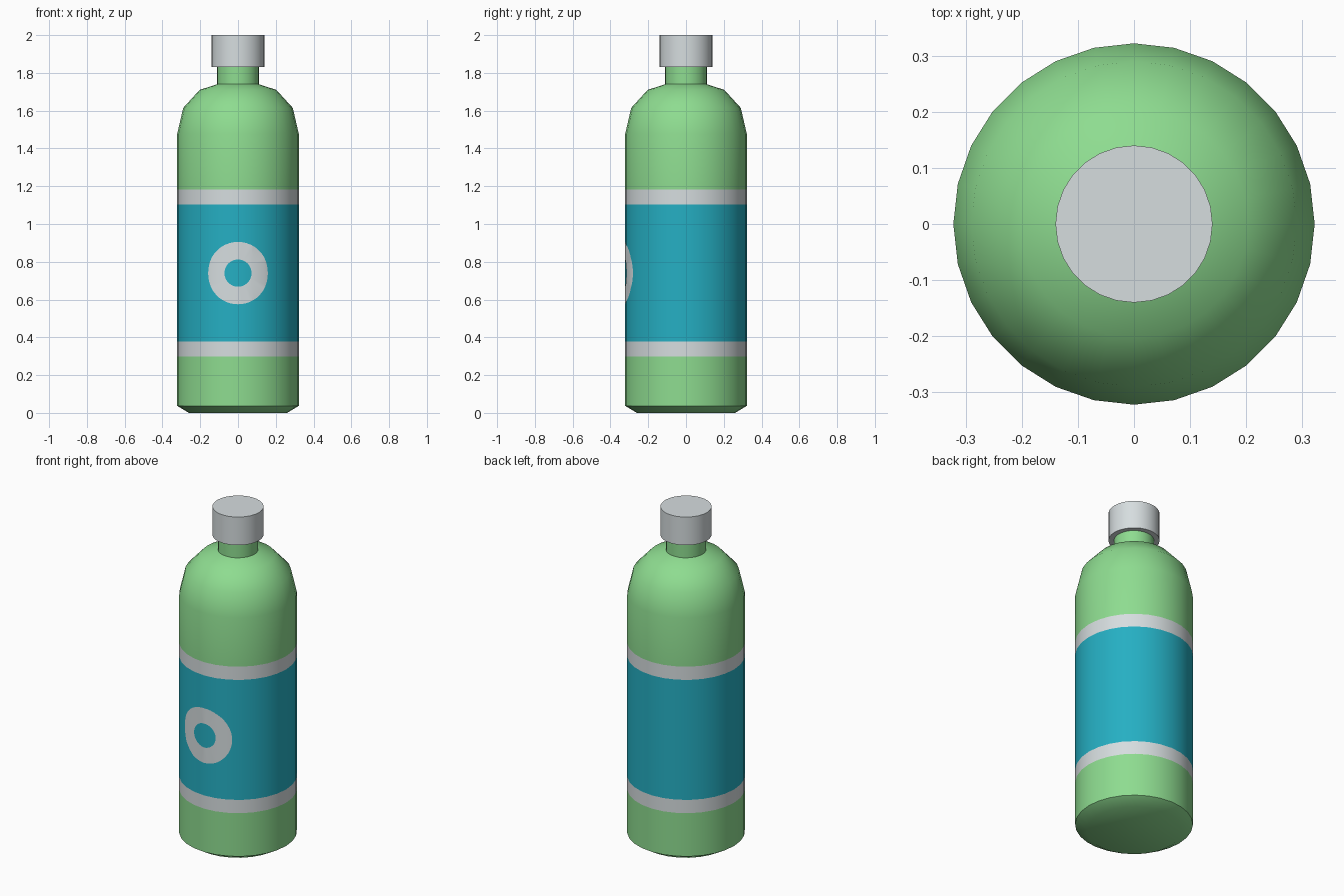
import bpy, bmesh, math

if "Cube" in bpy.data.objects:
    bpy.data.objects.remove(bpy.data.objects["Cube"])

SIDES = 28
STEP = 2 * math.pi / SIDES
R = 0.322


def linear(c):
    return c / 12.92 if c <= 0.04045 else ((c + 0.055) / 1.055) ** 2.4


def material(name, r, g, b):
    m = bpy.data.materials.new(name)
    m.diffuse_color = (*(linear(v / 255) for v in (r, g, b)), 1)
    m.use_nodes = True
    m.node_tree.nodes["Principled BSDF"].inputs["Base Color"].default_value = m.diffuse_color
    return m


GREEN = material("light_green", 142, 220, 144)
TEAL = material("teal", 37, 175, 195)
GREY = material("pale_grey", 214, 221, 223)


def finish(bm, name, mats):
    me = bpy.data.meshes.new(name)
    bm.to_mesh(me)
    bm.free()
    ob = bpy.data.objects.new(name, me)
    bpy.context.collection.objects.link(ob)
    for m in mats:
        me.materials.append(m)
    bpy.ops.object.select_all(action='DESELECT')
    ob.select_set(True)
    bpy.context.view_layer.objects.active = ob
    bpy.ops.object.shade_smooth_by_angle(angle=math.radians(40))
    return ob


def lathe(name, profile, mats, cap_bottom, cap_top):
    """Revolve (radius, z) points around the z axis."""
    bm = bmesh.new()
    rings = [[bm.verts.new((r * math.cos(i * STEP), r * math.sin(i * STEP), z))
              for i in range(SIDES)] for r, z in profile]
    for a, b in zip(rings, rings[1:]):
        for i in range(SIDES):
            j = (i + 1) % SIDES
            bm.faces.new((a[i], a[j], b[j], b[i]))
    if cap_bottom:
        bm.faces.new(rings[0][::-1])
    if cap_top:
        bm.faces.new(rings[-1])
    return finish(bm, name, mats)


# Bottle body with label edges as profile loops
body = lathe("bottle_body",
             [(0.26, 0), (R, 0.037), (R, 0.298), (R, 0.378), (R, 1.102), (R, 1.182),
              (R, 1.477), (0.29, 1.615), (0.203, 1.71), (0.11, 1.74), (0.11, 1.83)],
             [GREEN, TEAL, GREY], True, False)

# Label colours by height
for f in body.data.polygons:
    z = f.center.z
    if 0.378 < z < 1.102:
        f.material_index = 1
    elif 0.298 < z < 1.182:
        f.material_index = 2

# Screw cap
lathe("cap", [(0.11, 1.83), (0.14, 1.83), (0.14, 2.0)], [GREY], False, True)

# Label ring: flat annulus in (angle, z), cut at the facet edges, then wrapped on the front
bm = bmesh.new()
N = 48
loops = [[bm.verts.new((r / R * math.cos(2 * math.pi * i / N), 0,
                        0.74 + r * math.sin(2 * math.pi * i / N)))
          for i in range(N)] for r in (0.072, 0.165)]
for i in range(N):
    j = (i + 1) % N
    bm.faces.new((loops[0][i], loops[1][i], loops[1][j], loops[0][j]))
for k in range(-2, 3):
    bmesh.ops.bisect_plane(bm, geom=bm.verts[:] + bm.edges[:] + bm.faces[:], dist=1e-5,
                           plane_co=(k * STEP, 0, 0), plane_no=(1, 0, 0))
for v in bm.verts:
    k = math.floor(v.co.x / STEP)
    t = v.co.x / STEP - k
    a, b = k * STEP, (k + 1) * STEP
    rr = R + 0.002
    v.co.x = rr * ((1 - t) * math.sin(a) + t * math.sin(b))
    v.co.y = -rr * ((1 - t) * math.cos(a) + t * math.cos(b))
bm.normal_update()
for f in bm.faces:
    if f.normal.y > 0:
        f.normal_flip()
finish(bm, "label_ring", [GREY])
